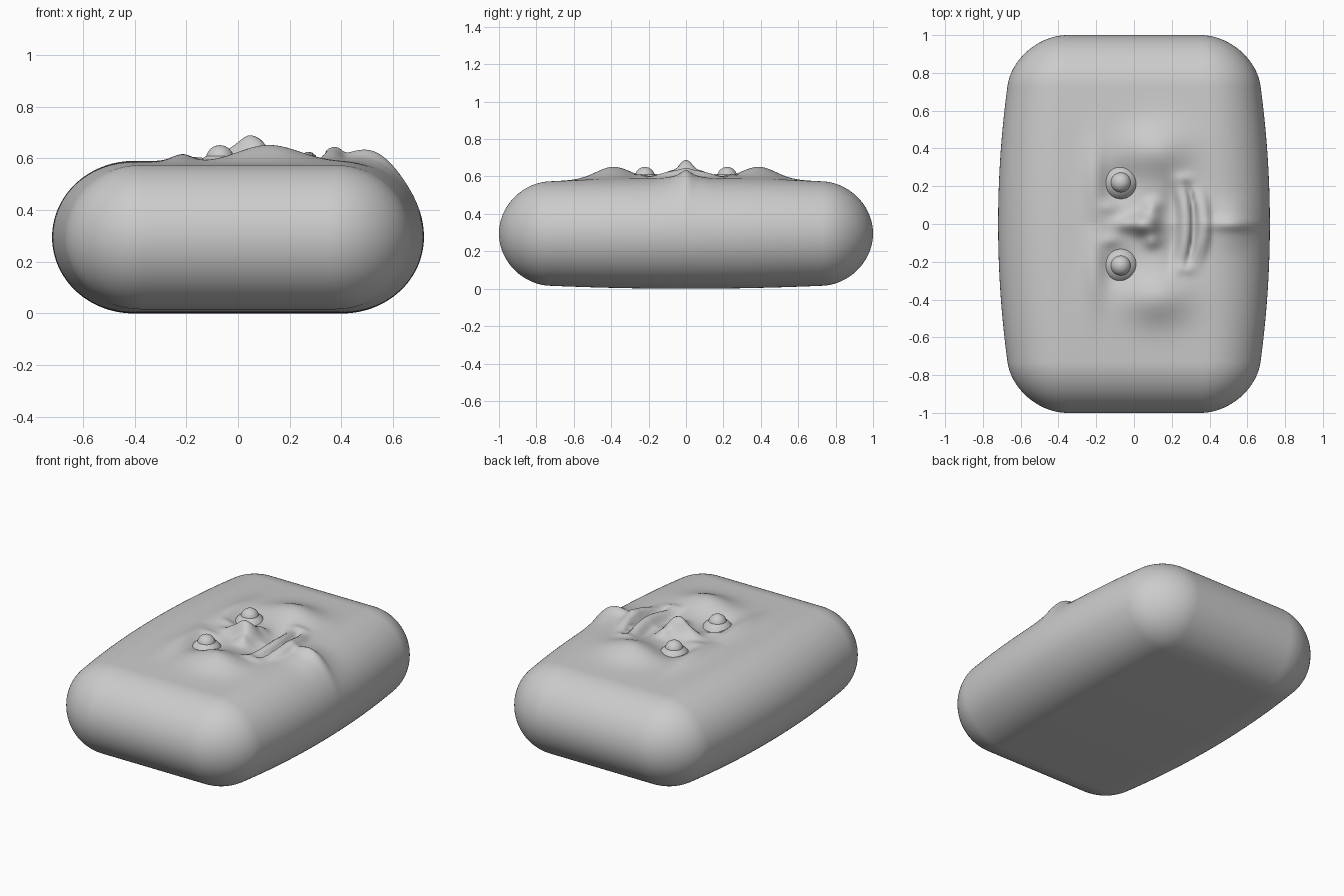
import bpy, bmesh
from math import exp, sqrt
from mathutils import Vector

if "Cube" in bpy.data.objects:
    bpy.data.objects.remove(bpy.data.objects["Cube"])


def bump(x, y, cx, cy, sx, sy, p=2):
    return exp(-abs((x - cx) / sx) ** p - abs((y - cy) / sy) ** p)


def face_relief(x, y):
    a = abs(y)
    # cheeks, brows and eye sockets (mirrored across y)
    h = 0.066 * bump(x, a, 0.12, 0.39, 0.17, 0.13)
    h += 0.03 * bump(x, a, -0.21, 0.24, 0.06, 0.2)
    h -= 0.03 * bump(x, a, -0.07, 0.21, 0.09, 0.11)
    # brow folds above the nose bridge
    h += 0.014 * bump(x, a, -0.13, 0.09, 0.05, 0.035)
    # nose bridge, tip and nostrils
    h += 0.045 * bump(x, y, -0.02, 0, 0.07, 0.04)
    h += 0.085 * bump(x, y, 0.065, 0, 0.065, 0.06, 2.4)
    h += 0.035 * bump(x, a, 0.095, 0.09, 0.045, 0.04)
    h -= 0.022 * bump(x, a, 0.2, 0.1, 0.05, 0.12)
    # lips with a curved mouth line and corner dimples
    m = x + 0.8 * y * y
    h += 0.035 * bump(m, y, 0.27, 0, 0.035, 0.2, 3)
    h += 0.04 * bump(m, y, 0.365, 0, 0.04, 0.17, 3)
    h -= 0.03 * bump(m, y, 0.32, 0, 0.014, 0.18, 4)
    h += 0.015 * bump(x, a, 0.27, 0.24, 0.05, 0.03)
    # chin with its central ridge
    h += 0.035 * bump(x, y, 0.54, 0, 0.13, 0.11)
    h += 0.028 * bump(x, y, 0.53, 0, 0.14, 0.035)
    return h


def shape(x, y, z):
    core = Vector((max(-0.37, min(0.37, x)), max(-0.73, min(0.73, y)), 0))
    d = (Vector((x, y, z)) - core)
    d = Vector((d.x / 0.29, d.y / 0.27, d.z / 0.27)).normalized()
    px, py, pz = core.x + d.x * 0.29, core.y + d.y * 0.27, d.z
    px *= 1.09 - 0.09 * (py / 0.8) ** 2
    top = 0.295 + pz * (0.295 - 0.03 * py * py)
    if pz > 0:
        top += face_relief(px, py) * sqrt(pz)
    return Vector((px, py, top))


# body: gridded box rounded into a pillow, face raised on top
half = (0.66, 1.0, 0.27)
count = (110, 150, 24)
bm = bmesh.new()
for axis in range(3):
    u, v = (axis + 1) % 3, (axis + 2) % 3
    for side in (-1, 1):
        rows = []
        for i in range(count[u] + 1):
            row = []
            for j in range(count[v] + 1):
                p = [0, 0, 0]
                p[axis] = side * half[axis]
                p[u] = half[u] * (2 * i / count[u] - 1)
                p[v] = half[v] * (2 * j / count[v] - 1)
                row.append(bm.verts.new(shape(*p)))
            rows.append(row)
        for i in range(count[u]):
            for j in range(count[v]):
                q = [rows[i][j], rows[i + 1][j], rows[i + 1][j + 1], rows[i][j + 1]]
                bm.faces.new(q if side > 0 else q[::-1])
bmesh.ops.remove_doubles(bm, verts=bm.verts, dist=1e-5)
for f in bm.faces:
    f.smooth = True
mesh = bpy.data.meshes.new("pillow_body")
bm.to_mesh(mesh)
bm.free()
body = bpy.data.objects.new("pillow_body", mesh)
bpy.context.collection.objects.link(body)


def ball(name, x, y, z, r):
    bpy.ops.mesh.primitive_uv_sphere_add(segments=32, ring_count=16, radius=r, location=(x, y, z))
    bpy.context.object.name = name
    bpy.ops.object.shade_smooth()


# eyes and pupils
for s, side in ((-1, "left"), (1, "right")):
    ball("eyeball_" + side, -0.07, s * 0.22, 0.525, 0.1)
    ball("pupil_" + side, -0.07, s * 0.22, 0.597, 0.054)
